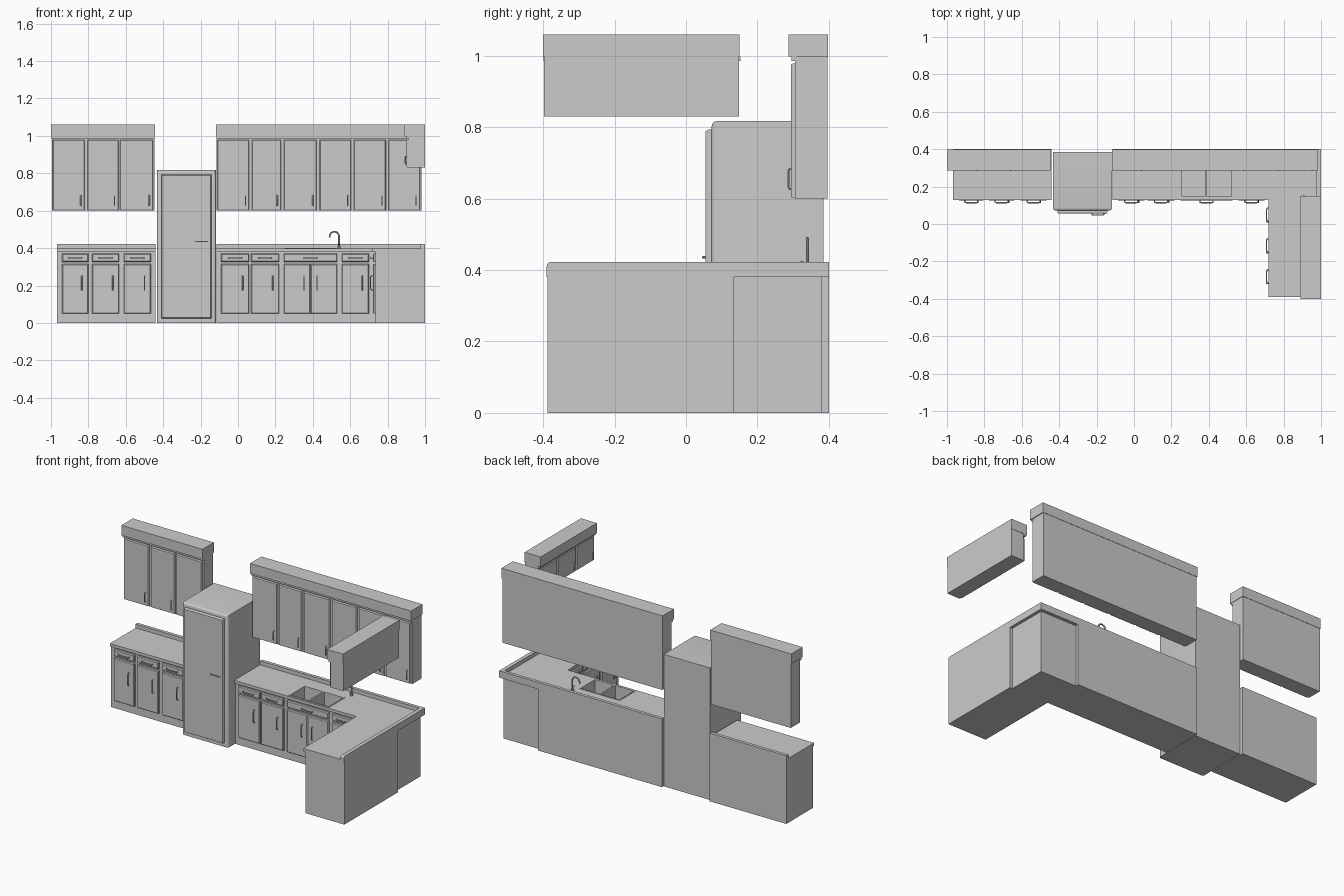
import bpy, bmesh, math
from mathutils import Matrix, Vector

if "Cube" in bpy.data.objects:
    bpy.data.objects.remove(bpy.data.objects["Cube"])

I = Matrix.Identity(4)


def new_obj(name, bm):
    bmesh.ops.recalc_face_normals(bm, faces=bm.faces[:])
    me = bpy.data.meshes.new(name)
    bm.to_mesh(me)
    bm.free()
    ob = bpy.data.objects.new(name, me)
    bpy.context.collection.objects.link(ob)
    return ob


def fill_box(bm, x0, x1, y0, y1, z0, z1):
    m = Matrix.Translation(((x0 + x1) / 2, (y0 + y1) / 2, (z0 + z1) / 2))
    m = m @ Matrix.Diagonal((x1 - x0, y1 - y0, z1 - z0, 1))
    return bmesh.ops.create_cube(bm, size=1, matrix=m)['verts']


def box(name, *dims):
    bm = bmesh.new()
    fill_box(bm, *dims)
    return new_obj(name, bm)


def panel(name, u0, u1, z0, z1, depth=0.014, edge=0.006, place=I):
    """Slab on the local plane y = 0 facing -y, with a sloped border."""
    bm = bmesh.new()
    fill_box(bm, u0, u1, -depth * 0.6, 0, z0, z1)
    front = min(bm.faces, key=lambda f: f.calc_center_median().y)
    bmesh.ops.inset_region(bm, faces=[front], thickness=edge)
    bmesh.ops.translate(bm, verts=front.verts, vec=(0, -depth * 0.4, 0))
    bm.transform(place)
    return new_obj(name, bm)


def tube(name, pts, radius, place=I, sides=2):
    cu = bpy.data.curves.new(name, 'CURVE')
    cu.dimensions = '3D'
    cu.bevel_depth = radius
    cu.bevel_resolution = sides
    cu.use_fill_caps = True
    sp = cu.splines.new('POLY')
    sp.points.add(len(pts) - 1)
    for p, c in zip(sp.points, pts):
        p.co = (*(place @ Vector(c)), 1)
    ob = bpy.data.objects.new(name, cu)
    bpy.context.collection.objects.link(ob)
    bpy.ops.object.select_all(action='DESELECT')
    ob.select_set(True)
    bpy.context.view_layer.objects.active = ob
    bpy.ops.object.convert(target='MESH')
    bpy.ops.object.shade_smooth_by_angle()


def handle(name, u, z, length, place, flat=False, depth=0.014, out=0.014):
    """Bow pull, vertical unless flat."""
    h = length / 2
    pts = []
    for t, d in ((-1, 0), (-1, .75), (-.8, 1), (.8, 1), (1, .75), (1, 0)):
        y = -depth + .002 - out * d
        pts.append((u + t * h, y, z) if flat else (u, y, z + t * h))
    tube(name, pts, 0.0035, place, 1)


def base_unit(tag, u0, u1, place, double=False):
    panel(tag + "_drawer", u0, u1, 0.327, 0.37, place=place)
    handle(tag + "_drawer_handle", (u0 + u1) / 2, 0.348, 0.07, place, True)
    m = (u0 + u1) / 2
    spans = [(u0, m - .001, m - .035), (m + .001, u1, m + .035)] if double else [(u0, u1, u1 - .035)]
    for a, b, h in spans:
        panel(tag + "_door", a, b, 0.05, 0.315, place=place)
        handle(tag + "_door_handle", h, 0.214, 0.075, place)


back_low = Matrix.Translation((0, 0.14, 0))
back_high = Matrix.Translation((0, 0.305, 0))
turn = Matrix.Rotation(-math.pi / 2, 4, 'Z')
leg_low = Matrix.Translation((0.735, 0, 0)) @ turn
leg_high = Matrix.Translation((0.912, 0, 0)) @ turn

# Base cabinets
box("left_base_cabinet", -0.967, -0.44, 0.14, 0.4, 0, 0.38)
back_base = box("back_base_cabinet", -0.115, 0.735, 0.14, 0.4, 0, 0.38)
box("corner_base_cabinet", 0.735, 0.982, 0.135, 0.38, 0, 0.38)
box("leg_base_cabinet", 0.735, 1.0, -0.388, 0.135, 0, 0.38)

# Drawers and doors below the worktop
for i, (a, b) in enumerate([(-.94, -.80), (-.78, -.635), (-.61, -.465)]):
    base_unit("left_base_%d" % i, a, b, back_low)
for i, (a, b) in enumerate([(-.09, .06), (.07, .22), (.245, .53), (.555, .70)]):
    base_unit("back_base_%d" % i, a, b, back_low, b - a > .2)
for i, c in enumerate([-.05, .115, .28]):
    base_unit("leg_base_%d" % i, c - .073, c + .073, leg_low)

# Worktops
box("left_worktop", -0.967, -0.44, 0.128, 0.4, 0.38, 0.398)
bm = bmesh.new()
outline = [(-.115, .128), (.72, .128), (.72, -.39), (1, -.39), (1, .4), (-.115, .4)]
f = bm.faces.new([bm.verts.new((x, y, .38)) for x, y in outline])
ext = bmesh.ops.extrude_face_region(bm, geom=[f])
bmesh.ops.translate(bm, vec=(0, 0, .018), verts=[v for v in ext['geom'] if isinstance(v, bmesh.types.BMVert)])
worktop = new_obj("corner_worktop", bm)

# Raised back edges of the worktops
box("left_backsplash", -0.967, -0.44, 0.38, 0.4, 0.398, 0.422)
box("back_backsplash", -0.115, 0.976, 0.38, 0.4, 0.398, 0.422)
bm = bmesh.new()
vs = fill_box(bm, 0.976, 1.0, -0.39, 0.4, 0.398, 0.422)
edge = [e for e in bm.edges if all(v.co.y < 0 and v.co.z > .41 for v in e.verts)]
bmesh.ops.bevel(bm, geom=edge, offset=.01, segments=3, affect='EDGES', profile=.5)
new_obj("side_backsplash", bm)

# Double sink cut into worktop and cabinet
rim = box("sink_rim", 0.248, 0.527, 0.138, 0.294, 0.396, 0.4)
bm = bmesh.new()
fill_box(bm, 0.256, 0.38, 0.147, 0.287, 0.31, 0.45)
fill_box(bm, 0.39, 0.519, 0.147, 0.287, 0.31, 0.45)
cutter = new_obj("sink_cutter", bm)
cutter.hide_render = True
for ob in (back_base, worktop, rim):
    mod = ob.modifiers.new("basins", 'BOOLEAN')
    mod.operation = 'DIFFERENCE'
    mod.solver = 'EXACT'
    mod.object = cutter
    bpy.context.view_layer.objects.active = ob
    bpy.ops.object.modifier_apply(modifier="basins")
bpy.data.objects.remove(cutter)

# Tap
arc = [(.515 + .025 * math.cos(a), .34, .463 + .025 * math.sin(a))
       for a in [math.radians(15 * k) for k in range(14)]]
tube("tap_spout", [(.54, .34, .397)] + arc, 0.0045, sides=3)
tube("tap_base", [(.54, .34, .397), (.54, .34, .412)], 0.009, sides=3)
tube("tap_lever", [(.54, .34, .41), (.54, .322, .425)], 0.003)

# Wall cabinets with top trim
box("left_wall_cabinet", -0.995, -0.447, 0.305, 0.396, 0.6, 1.0)
box("left_wall_trim", -1.0, -0.444, 0.287, 0.398, 0.998, 1.06)
box("left_wall_moulding", -0.997, -0.446, 0.295, 0.31, 0.985, 0.998)
box("back_wall_cabinet", -0.115, 0.98, 0.305, 0.396, 0.6, 1.0)
box("back_wall_trim", -0.118, 0.985, 0.287, 0.398, 0.998, 1.06)
box("back_wall_moulding", -0.116, 0.981, 0.295, 0.31, 0.985, 0.998)
box("side_wall_cabinet", 0.912, 1.0, -0.398, 0.148, 0.83, 1.0)
box("side_wall_trim", 0.89, 1.0, -0.4, 0.15, 0.998, 1.06)
box("side_wall_moulding", 0.9, 0.915, -0.399, 0.152, 0.985, 0.998)

# Wall cabinet doors
walls = [(-.99, -.82), (-.805, -.64), (-.63, -.455), (-.11, .06), (.075, .23), (.245, .42),
         (.437, .605), (.62, .79), (.805, .972)]
for i, (a, b) in enumerate(walls):
    panel("wall_door_%d" % i, a, b, 0.602, 0.978, 0.011, 0.004, back_high)
    handle("wall_door_handle_%d" % i, b - .02, 0.655, 0.055, back_high, depth=.01, out=.01)
for i in range(3):
    a = -0.142 + i * 0.18
    panel("side_wall_door_%d" % i, a, a + .172, 0.832, 0.98, 0.011, 0.004, leg_high)
    handle("side_wall_door_handle_%d" % i, a + .152, 0.87, 0.04, leg_high, depth=.01, out=.01)

# Fridge with rounded front edges
bm = bmesh.new()
fill_box(bm, -0.433, -0.118, 0.072, 0.385, 0, 0.817)
front_edges = [e for e in bm.edges if all(v.co.y < .1 for v in e.verts)
               and not all(v.co.z < .1 for v in e.verts)]
bmesh.ops.bevel(bm, geom=front_edges, offset=.014, segments=4, affect='EDGES', profile=.5)
fridge = new_obj("fridge_body", bm)
bpy.ops.object.select_all(action='DESELECT')
fridge.select_set(True)
bpy.context.view_layer.objects.active = fridge
bpy.ops.object.shade_smooth_by_angle()
front = Matrix.Translation((0, 0.073, 0))
panel("fridge_door", -0.41, -0.142, 0.025, 0.793, 0.018, 0.006, front)
handle("fridge_handle", -0.193, 0.436, 0.062, front, True, 0.018, 0.009)
